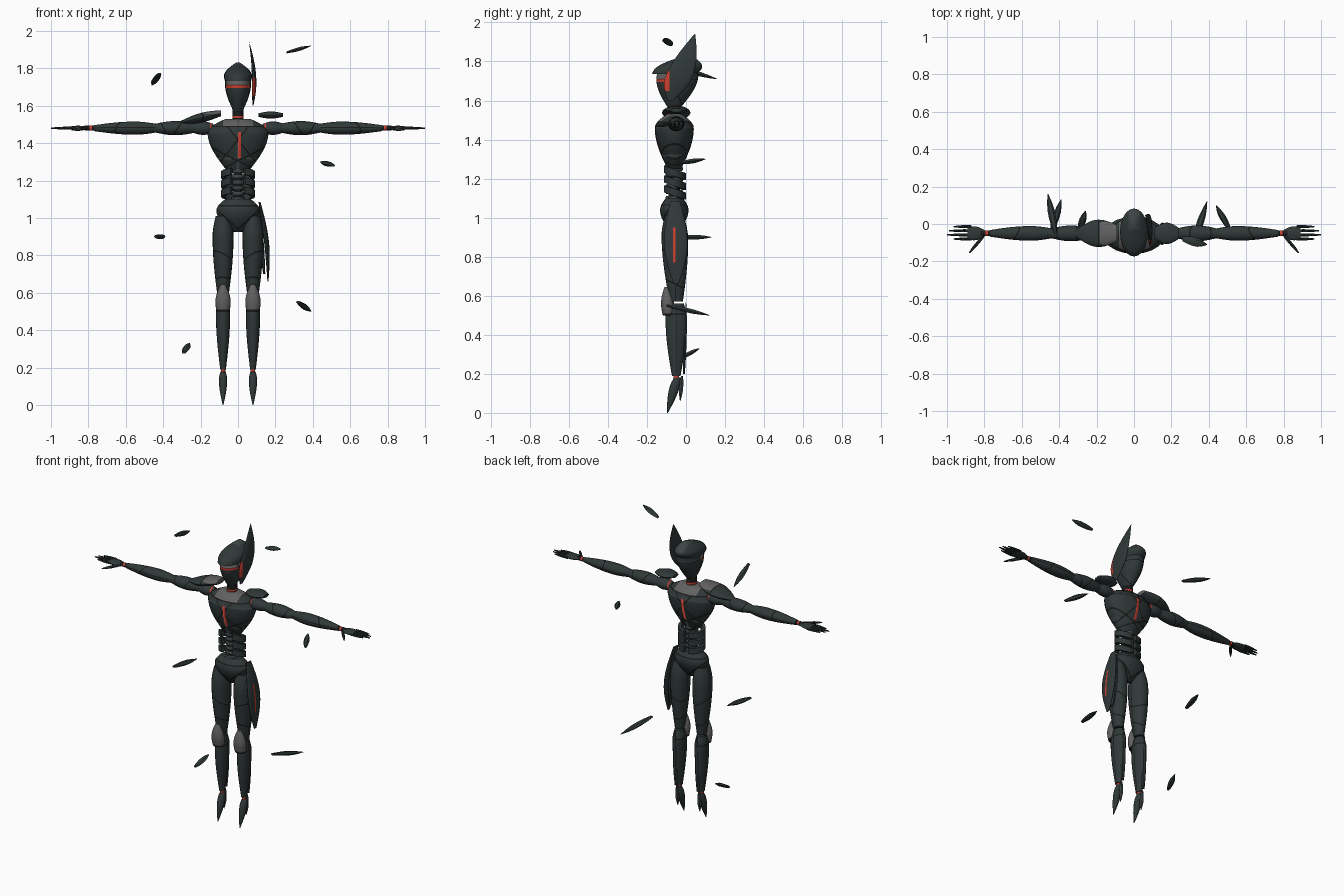
import bpy, bmesh, math
from mathutils import Vector

if "Cube" in bpy.data.objects:
    bpy.data.objects.remove(bpy.data.objects["Cube"], do_unlink=True)

COLOURS = {
    "dark_armour": (.03, .04, .04),
    "light_plate": (.12, .12, .12),
    "glow_red": (.6, .05, .03),
    "black_joint": (.01, .01, .01),
    "dim_metal": (.05, .06, .06),
}
MATERIALS = []
for label, rgb in COLOURS.items():
    material = bpy.data.materials.new(label)
    material.use_nodes = True
    material.diffuse_color = (*rgb, 1)
    for node in material.node_tree.nodes:
        if node.type == 'BSDF_PRINCIPLED':
            node.inputs["Base Color"].default_value = (*rgb, 1)
    MATERIALS.append(material)
DARK, LIGHT, RED, BLACK, DIM = range(len(MATERIALS))

FAR = 9
ACROSS, DEPTH, UP = Vector((1, 0, 0)), Vector((0, 1, 0)), Vector((0, 0, 1))
BODY = DEPTH * -.06
LEG = ACROSS * .08 + DEPTH * -.05
ARM = DEPTH * -.05 + UP * 1.48
SPANS = {}


def skin(name, rings, mat, smooth):
    """Closed surface through a list of equal rings of points."""
    bm = bmesh.new()
    rows = [[bm.verts.new(point) for point in ring] for ring in rings]
    for low, high in zip(rows, rows[1:]):
        for i in range(len(low)):
            bm.faces.new((low[i - 1], low[i], high[i], high[i - 1]))
    bm.faces.new(rows[0])
    bm.faces.new(rows[-1])
    bmesh.ops.recalc_face_normals(bm, faces=bm.faces)
    for face in bm.faces:
        face.material_index = mat
        face.smooth = smooth
    mesh = bpy.data.meshes.new(name)
    bm.to_mesh(mesh)
    bm.free()
    mesh.set_sharp_from_angle(angle=math.radians(40))
    for material in MATERIALS:
        mesh.materials.append(material)
    obj = bpy.data.objects.new(name, mesh)
    bpy.context.scene.collection.objects.link(obj)
    return obj


def form(name, first, last, wide, deep, start=.5, end=.5, peak=.5,
         axis="Z", mat=DARK, side=1, sides=20, steps=15, bow=0):
    """Elliptical body that swells from its start size to full size at the peak, then eases to its end size."""
    first, last = Vector(first), Vector(last)
    u, v = [i for i in range(3) if i != "XYZ".index(axis)]
    rings = []
    for step in range(steps + 1):
        t = step / steps
        if t < peak:
            size = start + (1 - start) * math.sin(math.pi / 2 * t / peak)
        else:
            size = end + (1 - end) * math.cos(math.pi / 2 * (t - peak) / (1 - peak))
        centre = first.lerp(last, t) + ACROSS * bow * math.sin(math.pi * t)
        ring = []
        for k in range(sides):
            angle = math.tau * k / sides
            point = centre.copy()
            point[u] += wide * size * math.cos(angle)
            point[v] += deep * size * math.sin(angle)
            point.x *= side
            ring.append(point)
        rings.append(ring)
    obj = skin(name, rings, mat, sides > 6)
    flip = Vector((side, 1, 1))
    SPANS[obj] = first * flip, last * flip
    return obj


def upright(name, base, low, high, lean=0, **shape):
    return form(name, base + UP * low, base + UP * high + DEPTH * lean, **shape)


def arm_part(name, inner, outer, wide, **shape):
    return form(name, ARM + ACROSS * inner, ARM + ACROSS * outer, wide=wide,
                deep=wide * .9, axis="X", **shape)


def shard(name, first, last, wide, deep, **shape):
    return form(name, first, last, wide, deep, sides=6, steps=5, **shape)


def cut(obj, planes, test, mat):
    """Cut along planes, then colour the faces that pass the test."""
    bm = bmesh.new()
    bm.from_mesh(obj.data)
    for place, normal in planes:
        bmesh.ops.bisect_plane(bm, geom=bm.verts[:] + bm.edges[:] + bm.faces[:],
                               plane_co=place, plane_no=normal)
    for face in bm.faces:
        if test(face.calc_center_median()):
            face.material_index = mat
    bm.to_mesh(obj.data)
    bm.free()


def paint(obj, mat, **limits):
    """Colour a box region, given as x=(low, high) and so on."""
    axes = {"x": ACROSS, "y": DEPTH, "z": UP}
    planes = [(axes[k] * value, axes[k]) for k, pair in limits.items()
              for value in pair if abs(value) < FAR]
    cut(obj, planes, lambda c: all(low < getattr(c, k) < high
                                   for k, (low, high) in limits.items()), mat)


def seam(obj, t, normal, width=.007, mat=BLACK):
    """Panel line across a part, at a fraction of its length."""
    place, normal = SPANS[obj][0].lerp(SPANS[obj][1], t), normal.normalized()
    half = normal * width / 2
    cut(obj, [(place - half, normal), (place + half, normal)],
        lambda c: abs((c - place).dot(normal)) < width / 2, mat)


# head, helmet, ear fin and neck
head = upright("head", BODY, 1.57, 1.76, lean=.02, wide=.07, deep=.107, start=.35, end=.9, peak=.8)
paint(head, LIGHT, y=(-FAR, -.05), z=(1.71, 1.75))
paint(head, RED, y=(-FAR, -.06), z=(1.695, 1.71))
seam(head, .4, DEPTH + UP / 2)
helmet = upright("helmet", BODY, 1.735, 1.83, lean=.07, wide=.075, deep=.12, start=.95, end=.15, peak=.25)
paint(helmet, DIM, x=(-.03, .03), y=(-.03, FAR), z=(1.78, FAR))
fin = form("ear_fin", (.08, -.08, 1.6), (.06, .045, 1.94), wide=.012, deep=.07,
           start=.2, end=.03, peak=.35, bow=.015)
paint(fin, RED, y=(-FAR, -.085), z=(1.65, 1.75))
neck = upright("neck", BODY, 1.49, 1.6, wide=.03, deep=.035, start=1, end=.9, mat=BLACK)
seam(neck, .45, UP, width=.012, mat=RED)

# chest with collar and front and back light strips
chest = upright("chest", BODY, 1.25, 1.53, wide=.163, deep=.1, start=.35, end=.4, peak=.75)
for side in (1, -1):
    seam(chest, .2, ACROSS * side / 2 - UP)
    seam(chest, .6, ACROSS * side - UP * .8)
paint(chest, BLACK, z=(1.485, 1.492))
paint(chest, LIGHT, x=(-.08, .08), z=(1.492, FAR))
paint(chest, RED, x=(0, .016), y=(-FAR, -.08), z=(1.32, 1.46))
paint(chest, RED, x=(-.008, .008), y=(-.04, FAR), z=(1.32, 1.46))

# spine, with a stack of vertebrae
upright("spine_core", BODY, 1.07, 1.28, wide=.025, deep=.03, start=1, end=1, mat=BLACK)
for i in range(6):
    low = 1.09 + i * .03
    upright("vertebra", BODY, low, low + .022, wide=.037, deep=.045, start=.9, end=.9, mat=DIM, steps=4)

# ribs open at the front
for level in range(3):
    for side in (1, -1):
        rings = []
        for step in range(13):
            angle = math.radians(80 - step * 12)
            centre = BODY + UP * (1.13 + level * .05 - .02 * math.sin(angle))
            rings.append([centre + ACROSS * side * out * math.cos(angle)
                          + DEPTH * (out - .03) * math.sin(angle) + UP * rise
                          for out, rise in ((.09, -.018), (.09, .018), (.07, .018), (.07, -.018))])
        skin("rib", rings, DARK, True)

# pelvis
pelvis = upright("pelvis", BODY, .925, 1.1, wide=.116, deep=.073, start=.2, end=.6, peak=.65)
seam(pelvis, .8, UP)
for side in (1, -1):
    seam(pelvis, .1, ACROSS * side * .9 - UP)

for label, side in (("left_", 1), ("right_", -1)):
    # leg
    thigh = upright(label + "thigh", LEG, .57, 1.01, lean=-.01, wide=.056, deep=.068,
                    end=.7, peak=.75, side=side)
    seam(thigh, .5, UP + DEPTH * .3 - ACROSS * side / 2)
    seam(thigh, .2, UP + DEPTH / 2)
    seam(thigh, .5, DEPTH, width=.005)
    knee = upright(label + "knee_guard", LEG - DEPTH * .04, .5, .645, lean=-.01, wide=.041, deep=.034,
                   start=.85, end=.3, peak=.35, mat=LIGHT, side=side)
    paint(knee, BLACK, z=(-FAR, .51))
    shin = upright(label + "shin", LEG, .19, .56, wide=.038, deep=.055,
                   start=.4, end=.7, peak=.8, side=side)
    seam(shin, .5, DEPTH, width=.005)
    seam(shin, .85, UP)
    shard(label + "calf_guard", LEG + DEPTH * .04 + UP * .2, LEG + DEPTH * .05 + UP * .57,
          wide=.02, deep=.01, end=.1, side=side)
    ankle = upright(label + "ankle", LEG, .16, .2, wide=.012, deep=.015, start=1, end=1,
                    mat=BLACK, side=side)
    seam(ankle, .6, UP, width=.012, mat=RED)
    upright(label + "foot", LEG - DEPTH * .045, 0, .18, lean=.05, wide=.022, deep=.026,
            start=.08, end=.6, peak=.75, sides=12, side=side)
    shard(label + "heel_spike", LEG + DEPTH * .02 + UP * .06, LEG + DEPTH * .03 + UP * .19,
          wide=.014, deep=.012, start=.1, mat=DIM, side=side)

    # arm
    shoulder = arm_part(label + "shoulder", .13, .24, wide=.04, start=.6, end=.7, side=side)
    seam(shoulder, .15, ACROSS, mat=RED)
    upper = arm_part(label + "upper_arm", .21, .46, wide=.042, side=side)
    seam(upper, .45, ACROSS * side + UP * .7)
    seam(upper, .75, ACROSS * side - UP / 2)
    fore = arm_part(label + "forearm", .435, .77, wide=.039, start=.65, end=.45, peak=.35, side=side)
    seam(fore, .5, UP + DEPTH * .1, width=.005)
    seam(fore, .6, ACROSS * side + DEPTH / 2 + UP * .4)
    wrist = arm_part(label + "wrist", .76, .82, wide=.015, start=1, end=1, mat=BLACK, side=side)
    seam(wrist, .45, ACROSS, width=.012, mat=RED)

    # hand
    form(label + "palm", ARM + ACROSS * .8, ARM + ACROSS * .89, wide=.037, deep=.013,
         end=.9, peak=.6, axis="X", side=side)
    for i, tip in enumerate((.965, 1, .99, .965)):
        row = ARM + DEPTH * (i * .022 - .03)
        finger = form(label + "finger", row + ACROSS * .87, row + ACROSS * tip, wide=.008, deep=.008,
                      start=.9, end=.4, peak=.3, axis="X", sides=8, side=side)
        for knuckle in (.3, .6):
            seam(finger, knuckle, ACROSS, width=.005)
    thumb = form(label + "thumb", (.81, -.07, 1.48), (.88, -.155, 1.47), wide=.011, deep=.009,
                 start=.9, end=.3, axis="Y", sides=8, side=side)
    seam(thumb, .5, DEPTH)

# shoulder plates, different on each side
pad = form("right_shoulder_plate", (.31, -.05, 1.51), (.09, -.05, 1.56), wide=.073, deep=.026,
           start=.25, end=.6, peak=.55, axis="X", side=-1)
paint(pad, LIGHT, x=(-.185, FAR), z=(1.555, FAR))
seam(pad, .55, ACROSS)
form("left_shoulder_plate", (.11, -.05, 1.55), (.24, -.05, 1.55), wide=.057, deep=.019, axis="X")

# hip plate with light strip, on the left only
hip = form("left_hip_plate", (.16, -.05, .66), (.115, -.055, 1.085), wide=.013, deep=.06,
           start=.2, end=.4, bow=.015)
paint(hip, RED, x=(.15, FAR), y=(-.066, -.054), z=(.77, .95))
shard("left_hip_underplate", (.14, -.04, .7), (.11, -.045, 1.06), wide=.012, deep=.037)

# floating shards
shard("floating_shard", (.26, -.08, 1.885), (.39, -.11, 1.92), wide=.025, deep=.012, end=.1, axis="X")
for first, last in (((-.42, -.05, 1.77), (-.46, .16, 1.71)), ((.51, -.03, 1.28), (.44, .1, 1.3)),
                    ((-.44, -.04, .9), (-.39, .13, .9)), ((.32, -.1, .55), (.39, .12, .5)),
                    ((-.29, -.03, .28), (-.26, .07, .33))):
    shard("floating_shard", first, last, wide=.02, deep=.014, end=.1, axis="Y")
